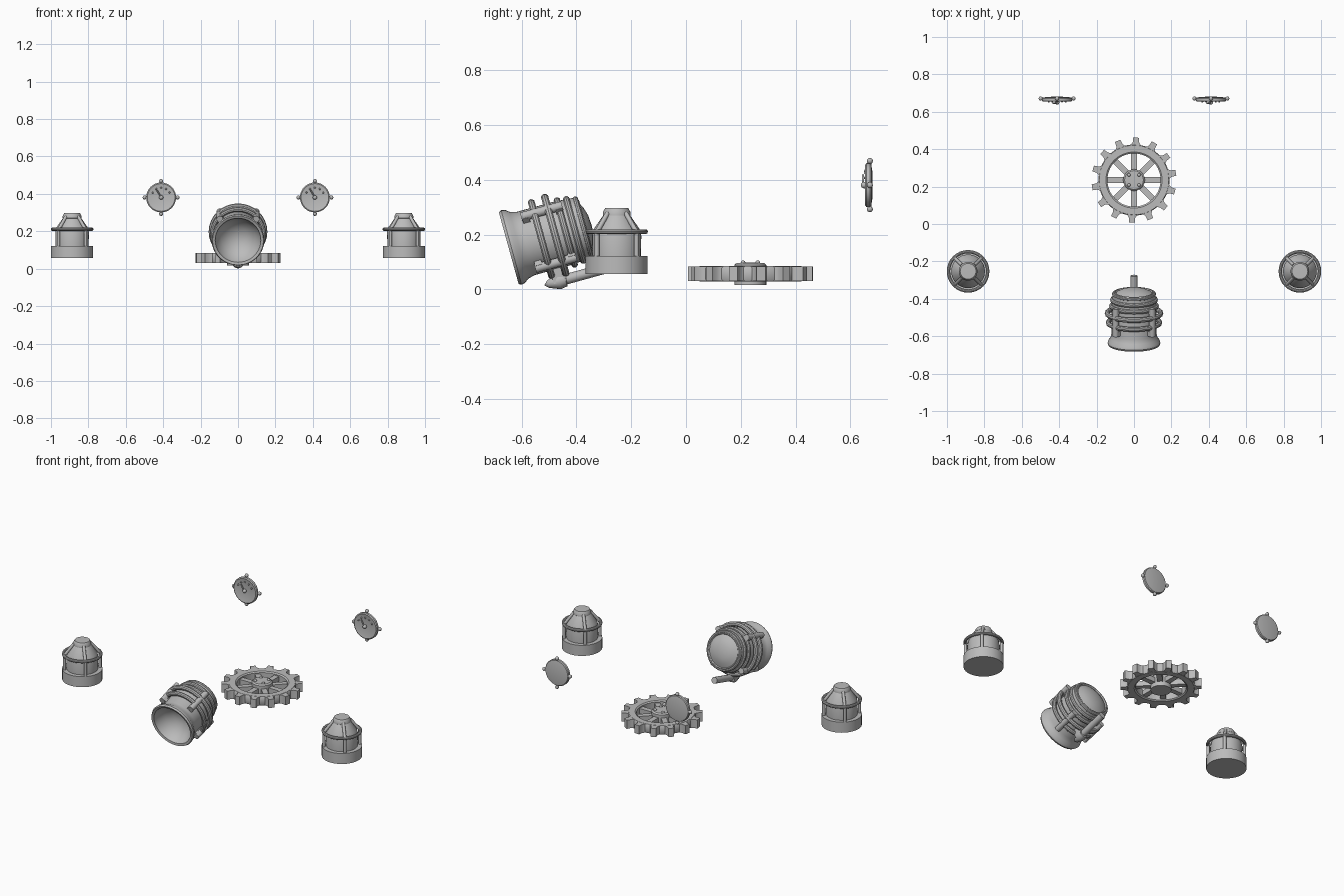
import bpy, bmesh, math
from mathutils import Matrix, Vector

cube = bpy.data.objects.get("Cube")
if cube:
    bpy.data.objects.remove(cube, do_unlink=True)

metal = bpy.data.materials.new("plain_grey")
metal.use_nodes = True
GREY = (0.5, 0.5, 0.5, 1)
metal.diffuse_color = GREY
metal.node_tree.nodes["Principled BSDF"].inputs["Base Color"].default_value = GREY


def finish(name, bm, matrix):
    bmesh.ops.recalc_face_normals(bm, faces=bm.faces)
    mesh = bpy.data.meshes.new(name)
    bm.to_mesh(mesh)
    bm.free()
    mesh.materials.append(metal)
    obj = bpy.data.objects.new(name, mesh)
    bpy.context.collection.objects.link(obj)
    obj.matrix_world = matrix
    bpy.ops.object.select_all(action='DESELECT')
    obj.select_set(True)
    bpy.context.view_layer.objects.active = obj
    bpy.ops.object.shade_smooth_by_angle(angle=math.radians(35))
    return obj


def move(x, y, z):
    return Matrix.Translation((x, y, z))


def turn(angle, axis='Z'):
    return Matrix.Rotation(angle, 4, axis)


def lathe(name, profile, matrix, segments=32, closed=False):
    """Spin (radius, height) points around local z."""
    bm = bmesh.new()
    verts = [bm.verts.new((r, 0, z)) for r, z in profile]
    pairs = list(zip(verts, verts[1:]))
    if closed:
        pairs.append((verts[-1], verts[0]))
    edges = [bm.edges.new(p) for p in pairs]
    bmesh.ops.spin(bm, geom=verts + edges, cent=(0, 0, 0), axis=(0, 0, 1),
                   angle=math.tau, steps=segments, use_duplicate=False)
    bmesh.ops.remove_doubles(bm, verts=bm.verts, dist=0.0001)
    return finish(name, bm, matrix)


def torus(name, radius, minor, matrix, squash=1.0):
    ring = [(radius + minor * math.cos(a * math.tau / 10),
             squash * minor * math.sin(a * math.tau / 10)) for a in range(10)]
    return lathe(name, ring, matrix, closed=True)


def box(name, size, matrix):
    bm = bmesh.new()
    bmesh.ops.create_cube(bm, size=1, matrix=Matrix.Diagonal((*size, 1)))
    return finish(name, bm, matrix)


def ball(name, radius, matrix):
    bm = bmesh.new()
    bmesh.ops.create_uvsphere(bm, u_segments=12, v_segments=8, radius=radius)
    return finish(name, bm, matrix)


def rod(name, start, end, radius, matrix):
    a, b = Vector(start), Vector(end)
    aim = (b - a).to_track_quat('Z', 'Y').to_matrix().to_4x4()
    h = (b - a).length
    return lathe(name, [(0, 0), (radius, 0), (radius, h), (0, h)],
                 matrix @ Matrix.Translation(a) @ aim, 12)


def prism(name, outline, z0, z1, matrix):
    bm = bmesh.new()
    face = bm.faces.new([bm.verts.new((x, y, z0)) for x, y in outline])
    top = bmesh.ops.extrude_face_region(bm, geom=[face])["geom"]
    bmesh.ops.translate(bm, vec=(0, 0, z1 - z0),
                        verts=[v for v in top if isinstance(v, bmesh.types.BMVert)])
    return finish(name, bm, matrix)


# Caged lanterns
def lantern(side, x):
    at = move(x, -0.253, 0)
    lathe(side + "_lantern_base", [(0, .057), (.113, .057), (.113, .122), (0, .122)], at)
    lathe(side + "_lantern_globe", [(.088, .12), (.09, .195), (.084, .22), (.048, .272)], at)
    lathe(side + "_lantern_cap", [(.04, .262), (.05, .27), (.05, .283), (.042, .297), (0, .298)], at)
    torus(side + "_lantern_ring", .105, .009, at @ move(0, 0, .211))
    for i in range(4):
        spin = at @ turn(math.pi / 4 + i * math.pi / 2)
        rod(side + "_lantern_post", (.102, 0, .12), (.102, 0, .215), .009, spin)
        rod(side + "_lantern_stay", (.1, 0, .212), (.046, 0, .279), .009, spin)


# Dial gauges facing the front
def gauge(side, x):
    at = move(x, .66, .381) @ turn(math.pi / 2, 'X')
    lathe(side + "_gauge_case", [(0, -.021), (.05, -.02), (.076, -.016), (.08, -.011),
                                 (.08, .002), (.074, .006), (.068, .004), (0, .004)], at)
    ball(side + "_gauge_pivot", .012, at @ move(0, 0, .01))
    rod(side + "_gauge_needle", (.004, -.006, .014), (-.022, .038, .014), .004, at)
    for i in range(4):
        spin = at @ turn(i * math.pi / 2)
        rod(side + "_gauge_stem", (.075, 0, -.011), (.09, 0, -.011), .006, spin)
        ball(side + "_gauge_lug", .011, spin @ move(.088, 0, -.011))
    for i in range(5):
        ball(side + "_gauge_mark", .005, at @ turn(math.radians(30 + 30 * i)) @ move(.052, 0, .006))


for side, sign in (("left", 1), ("right", -1)):
    lantern(side, sign * .887)
    gauge(side, sign * .411)

# Toothed wheel lying flat
wheel = move(0, .235, 0)
lathe("wheel_rim", [(.142, .036), (.15, .03), (.186, .03), (.19, .036), (.19, .079),
                    (.186, .085), (.15, .085), (.142, .079)], wheel, 56, closed=True)
lathe("wheel_hub", [(0, .016), (.058, .016), (.058, .09), (.05, .097), (0, .099)], wheel)
tooth = [(.18, -.034), (.192, -.023), (.203, -.017), (.227, -.016),
         (.227, .016), (.203, .017), (.192, .023), (.18, .034)]
for i in range(14):
    prism("wheel_tooth", tooth, .031, .084, wheel @ turn(math.radians(87) + i * math.tau / 14))
for i in range(8):
    box("wheel_spoke", (.1, .032, .03), wheel @ turn(i * math.pi / 4) @ move(.097, 0, .057))
for i in range(4):
    ball("wheel_bolt", .009, wheel @ turn(math.pi / 4 + i * math.pi / 2) @ move(.038, 0, .097))

# Tilted lamp drum, local z runs from its open mouth to its back
drum = move(0, -.643, .152) @ turn(math.radians(-74.6), 'X')
lathe("drum_shell", [(0, .1), (.05, .088), (.09, .06), (.117, .02), (.122, 0), (.136, -.004),
                     (.141, .006), (.138, .02), (.127, .034), (.12, .06), (.12, .2),
                     (.114, .275), (.1, .29), (.095, .285), (.07, .298), (.04, .307), (0, .31)], drum, 40)
for t, r, m in ((.12, .138, .013), (.172, .143, .014), (.212, .121, .012),
                (.246, .116, .012), (.278, .108, .01)):
    torus("drum_band", r, m, drum @ move(0, 0, t))
for i in range(4):
    spin = drum @ turn(math.pi / 4 + i * math.pi / 2)
    rod("drum_clamp_bar", (.138, 0, .07), (.138, 0, .225), .017, spin)
    for t in (.085, .21):
        box("drum_clamp_foot", (.04, .034, .026), spin @ move(.122, 0, t))

# Mount and handle beneath the drum
box("mount_bracket", (.05, .06, .05), drum @ move(0, .14, .145))
lathe("mount_knob", [(0, .085), (.014, .1), (.03, .14), (.026, .165), (0, .175)],
      drum @ move(0, .165, 0), 16)
rod("mount_handle", (0, .165, .15), (0, .165, .335), .019, drum)
